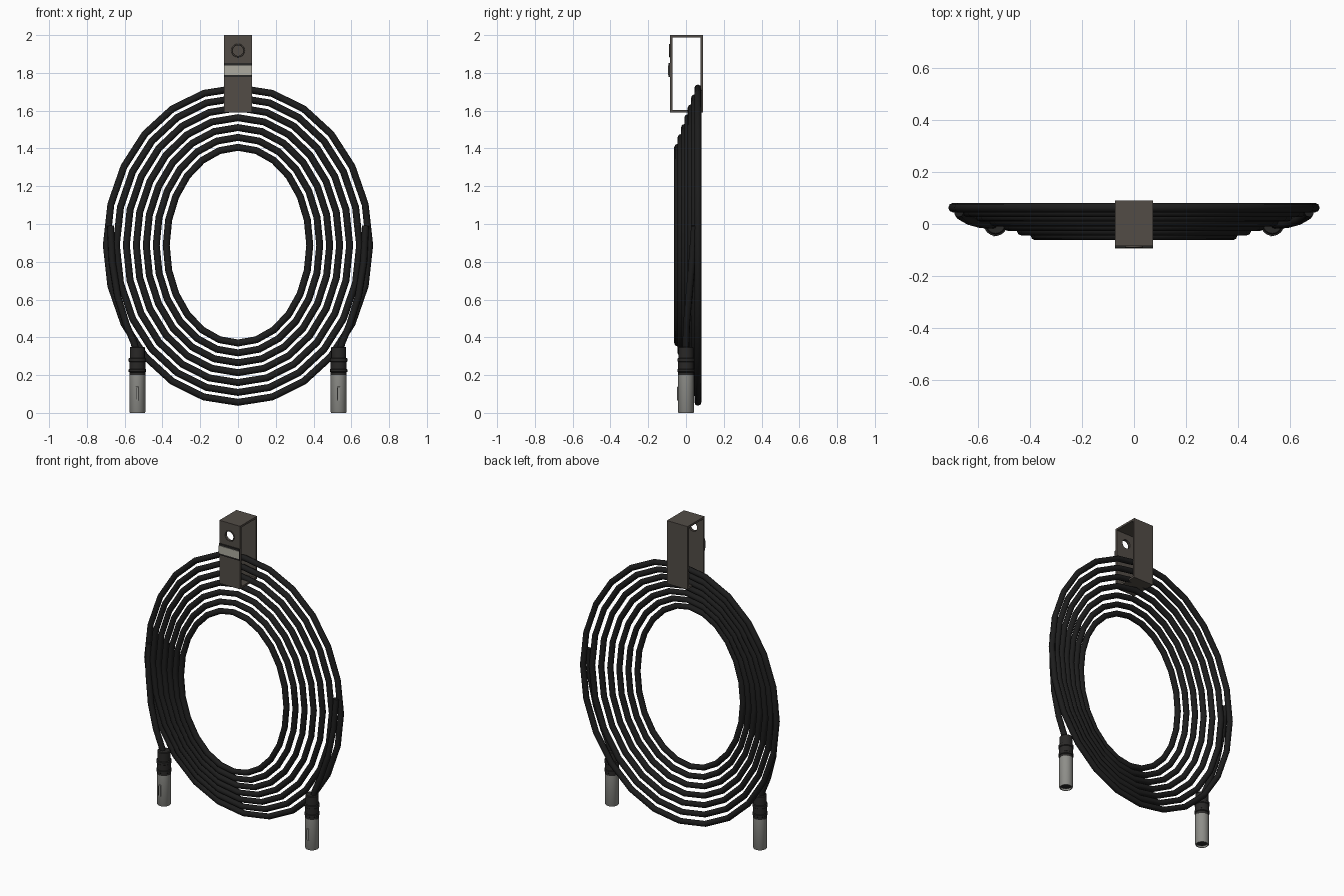
import bpy, bmesh, math
from mathutils import Matrix

if "Cube" in bpy.data.objects:
    bpy.data.objects.remove(bpy.data.objects["Cube"])


def material(name, r, g, b):
    m = bpy.data.materials.new(name)
    m.diffuse_color = (r, g, b, 1)
    m.use_nodes = True
    m.node_tree.nodes["Principled BSDF"].inputs["Base Color"].default_value = m.diffuse_color
    return m


RUBBER = material("black_rubber", 0.012, 0.012, 0.012)
BOOT = material("dark_boot", 0.022, 0.021, 0.020)
METAL = material("grey_metal", 0.27, 0.27, 0.25)
STRAP = material("brown_strap", 0.085, 0.073, 0.062)
LABEL = material("pale_band", 0.42, 0.41, 0.35)


def finish(ob, mat, angle=35):
    ob.data.materials.clear()
    ob.data.materials.append(mat)
    bpy.ops.object.select_all(action='DESELECT')
    ob.select_set(True)
    bpy.context.view_layer.objects.active = ob
    bpy.ops.object.shade_smooth_by_angle(angle=math.radians(angle))
    return ob


def from_bmesh(name, bm, mat, angle=35):
    bmesh.ops.recalc_face_normals(bm, faces=bm.faces)
    me = bpy.data.meshes.new(name)
    bm.to_mesh(me)
    bm.free()
    ob = bpy.data.objects.new(name, me)
    bpy.context.collection.objects.link(ob)
    return finish(ob, mat, angle)


def box(name, size, loc, mat, bevel=0.0):
    bm = bmesh.new()
    bmesh.ops.create_cube(bm, size=1, matrix=Matrix.Translation(loc) @ Matrix.Diagonal((*size, 1)))
    if bevel:
        bmesh.ops.bevel(bm, geom=bm.edges[:], offset=bevel, segments=1, affect='EDGES')
    return from_bmesh(name, bm, mat)


def tube(name, points, radius, mat, cyclic=False, smooth=50):
    cu = bpy.data.curves.new(name, 'CURVE')
    cu.dimensions = '3D'
    cu.bevel_depth = radius
    cu.bevel_resolution = 2
    cu.use_fill_caps = True
    sp = cu.splines.new('POLY')
    sp.points.add(len(points) - 1)
    for p, co in zip(sp.points, points):
        p.co = (*co, 1)
    sp.use_cyclic_u = cyclic
    ob = bpy.data.objects.new(name, cu)
    bpy.context.collection.objects.link(ob)
    bpy.ops.object.select_all(action='DESELECT')
    ob.select_set(True)
    bpy.context.view_layer.objects.active = ob
    bpy.ops.object.convert(target='MESH')
    return finish(bpy.context.object, mat, smooth)


def lathe(name, profile, loc, mat, sides=16):
    bm = bmesh.new()
    rows = []
    for r, z in profile:
        rows.append([bm.verts.new((loc[0] + r * math.cos(2 * math.pi * i / sides),
                                   loc[1] + r * math.sin(2 * math.pi * i / sides),
                                   loc[2] + z)) for i in range(sides)])
    for a, b in zip(rows, rows[1:]):
        for i in range(sides):
            j = (i + 1) % sides
            bm.faces.new((a[i], a[j], b[j], b[i]))
    bm.faces.new(rows[0])
    bm.faces.new(rows[-1])
    return from_bmesh(name, bm, mat)


# Coil: stacked elliptical loops, largest at the back
LOOPS, SEG = 7, 24
for k in range(LOOPS):
    t = k / (LOOPS - 1)
    rx, rz, y = 0.697 - 0.317 * t, 0.832 - 0.314 * t, 0.063 - 0.107 * t
    pts = [(rx * math.sin(2 * math.pi * i / SEG), y, 0.888 + rz * math.cos(2 * math.pi * i / SEG))
           for i in range(SEG)]
    tube(f"cable_loop_{k + 1}", pts, 0.0185, RUBBER, cyclic=True)

# Cable tails and plugs, one per side
for side, s in (("left", -1), ("right", 1)):
    tail = [(0.675, 0.045, 0.99), (0.666, 0.032, 0.80), (0.638, 0.016, 0.62),
            (0.592, 0.003, 0.47), (0.55, 0, 0.37), (0.533, 0, 0.30)]
    tube(f"cable_tail_{side}", [(s * x, y, z) for x, y, z in tail], 0.0185, RUBBER)
    c = (s * 0.533, 0, 0)
    # Hollow metal sleeve with a dark insert
    lathe(f"plug_sleeve_{side}", [(0.034, 0.02), (0.034, 0), (0.039, 0), (0.042, 0.005),
                                  (0.042, 0.2), (0.03, 0.2)], c, METAL)
    lathe(f"plug_insert_{side}", [(0.0335, 0.012), (0.0335, 0.03)], c, BOOT)
    # Rubber boot with grip ridges
    lathe(f"plug_boot_{side}", [(0.042, 0.197), (0.042, 0.215), (0.046, 0.218), (0.046, 0.23),
                                (0.042, 0.233), (0.042, 0.27), (0.046, 0.273), (0.046, 0.288),
                                (0.040, 0.291), (0.040, 0.345), (0.036, 0.35)], c, BOOT)
    # Latch on the front of the sleeve
    box(f"latch_{side}", (0.016, 0.012, 0.075), (c[0], -0.0405, 0.102), METAL, 0.002)
    box(f"latch_slot_{side}", (0.004, 0.004, 0.06), (c[0] - 0.006, -0.0455, 0.102), BOOT)

# Hanging strap: rectangular band open at both sides
W, T = 0.074, 0.013
Y0, Y1, Z0, Z1 = -0.085, 0.09, 1.59, 2.0
bm = bmesh.new()
rect = lambda d: [(Y0 + d, Z0 + d), (Y1 - d, Z0 + d), (Y1 - d, Z1 - d), (Y0 + d, Z1 - d)]
ring = {(x, d): [bm.verts.new((x, y, z)) for y, z in rect(d)] for x in (-W, W) for d in (0, T)}
for a, b in (((-W, 0), (W, 0)), ((W, 0), (W, T)), ((W, T), (-W, T)), ((-W, T), (-W, 0))):
    for i in range(4):
        j = (i + 1) % 4
        bm.faces.new((ring[a][i], ring[a][j], ring[b][j], ring[b][i]))
strap = from_bmesh("hanging_strap", bm, STRAP)

# Hole through the front of the strap
bpy.ops.mesh.primitive_cylinder_add(vertices=20, radius=0.03, depth=0.06,
                                    location=(0, Y0, 1.918), rotation=(math.pi / 2, 0, 0))
cutter = bpy.context.object
cutter.name = "hole_cutter"
cutter.hide_render = True
mod = strap.modifiers.new("hole", 'BOOLEAN')
mod.operation = 'DIFFERENCE'
mod.object = cutter
mod.solver = 'EXACT'
bpy.context.view_layer.objects.active = strap
bpy.ops.object.modifier_apply(modifier=mod.name)
bpy.data.objects.remove(cutter)

# Eyelet rim around the hole
bpy.ops.mesh.primitive_torus_add(major_segments=20, minor_segments=6, major_radius=0.032,
                                 minor_radius=0.004, location=(0, Y0 - 0.002, 1.918),
                                 rotation=(math.pi / 2, 0, 0))
bpy.context.object.name = "eyelet_rim"
finish(bpy.context.object, STRAP, 70)

# Pale band with dark edging
box("band_backing", (0.148, 0.01, 0.074), (0, Y0 - 0.002, 1.815), BOOT)
box("pale_band", (0.146, 0.01, 0.05), (0, Y0 - 0.005, 1.815), LABEL)
